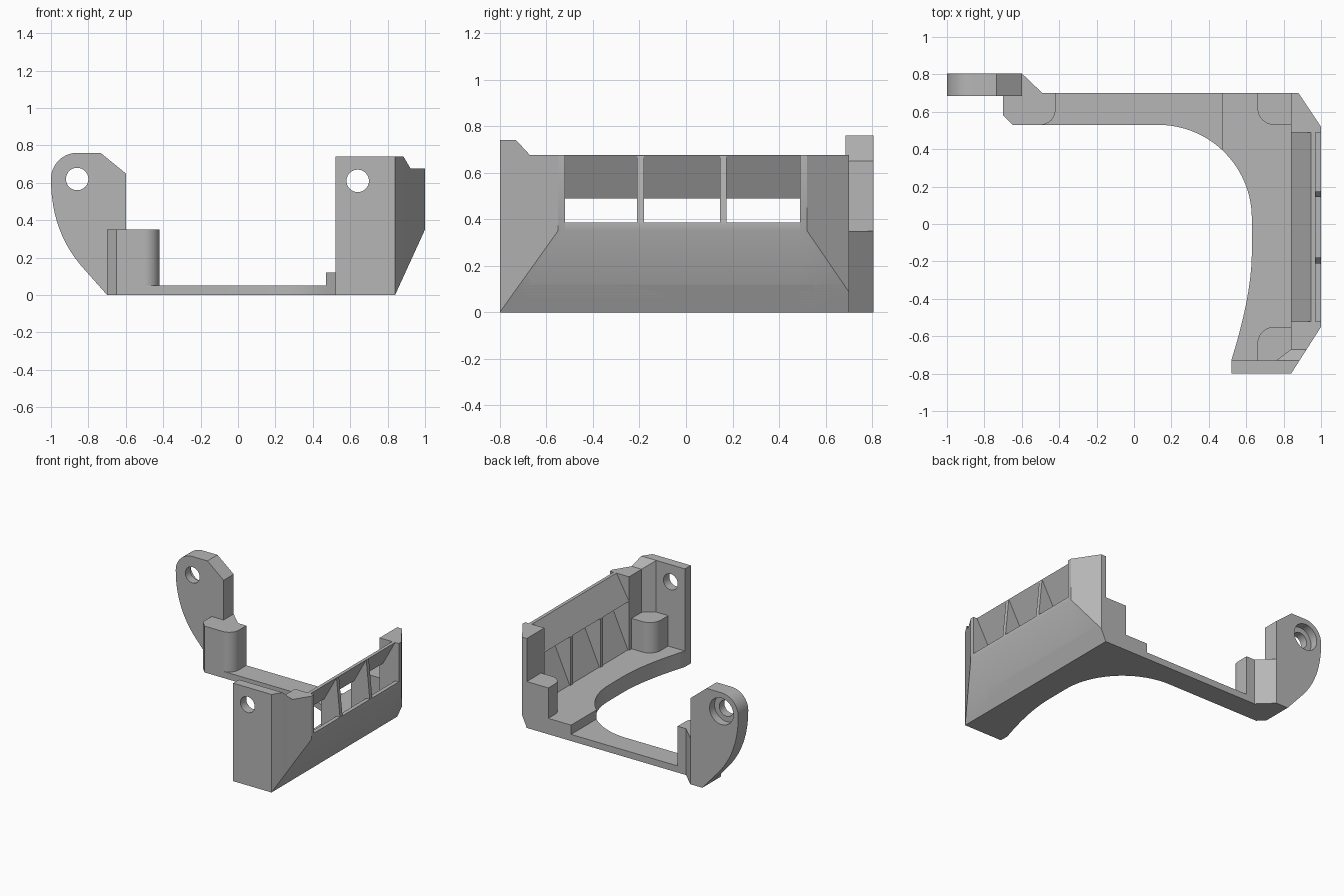
import bpy, bmesh
from math import cos, sin, radians
from mathutils import Vector

old = bpy.data.objects.get("Cube")
if old:
    bpy.data.objects.remove(old, do_unlink=True)

grey = bpy.data.materials.new("plain_grey")
grey.use_nodes = True
grey.diffuse_color = (0.47, 0.47, 0.47, 1)
grey.node_tree.nodes["Principled BSDF"].inputs["Base Color"].default_value = (0.47, 0.47, 0.47, 1)

# Plane of the sloping lower flank: point and outward normal
FLANK = (Vector((0.84, 0, 0)), Vector((0.35, 0, -0.16)))


def arc(cx, cy, r, a0, a1, n=14):
    steps = [radians(a0 + (a1 - a0) * i / n) for i in range(n + 1)]
    return [(cx + r * cos(a), cy + r * sin(a)) for a in steps]


def bezier(p, c, q, n=12):
    p, c, q = Vector(p), Vector(c), Vector(q)
    ts = [i / n for i in range(n + 1)]
    return [tuple(p * (1 - t) ** 2 + c * 2 * t * (1 - t) + q * t * t) for t in ts]


def prism(name, outline, lo, hi, axis="z", cuts=()):
    """Extrude an outline along z (xy points) or y (xz points), then trim by planes."""
    bm = bmesh.new()
    place = (lambda p, h: (p[0], p[1], h)) if axis == "z" else (lambda p, h: (p[0], h, p[1]))
    face = bm.faces.new([bm.verts.new(place(p, lo)) for p in outline])
    ext = bmesh.ops.extrude_face_region(bm, geom=[face])
    shift = Vector(place((0, 0), hi - lo))
    bmesh.ops.translate(bm, vec=shift, verts=[v for v in ext["geom"] if isinstance(v, bmesh.types.BMVert)])
    for point, normal in cuts:
        bmesh.ops.bisect_plane(bm, geom=bm.verts[:] + bm.edges[:] + bm.faces[:], dist=1e-5,
                               plane_co=point, plane_no=normal, clear_outer=True)
        bmesh.ops.holes_fill(bm, edges=[e for e in bm.edges if e.is_boundary], sides=0)
    bmesh.ops.recalc_face_normals(bm, faces=bm.faces[:])
    mesh = bpy.data.meshes.new(name)
    bm.to_mesh(mesh)
    bm.free()
    mesh.materials.append(grey)
    obj = bpy.data.objects.new(name, mesh)
    bpy.context.collection.objects.link(obj)
    return obj


def activate(obj):
    bpy.ops.object.select_all(action="DESELECT")
    obj.select_set(True)
    bpy.context.view_layer.objects.active = obj


def drill(obj, x, z, r, y0, y1):
    """Cut a round hole along y."""
    cutter = prism("hole_cutter", arc(x, z, r, 0, 360, 40)[:-1], y0, y1, "y")
    cutter.hide_render = True
    mod = obj.modifiers.new("hole", "BOOLEAN")
    mod.operation, mod.solver, mod.object = "DIFFERENCE", "EXACT", cutter
    activate(obj)
    bpy.ops.object.modifier_apply(modifier=mod.name)
    bpy.data.objects.remove(cutter, do_unlink=True)


parts = []

# Thin rear strip and thick side floor share one rounded inner edge
parts.append(prism("rear_strip", [(0.47, 0.7), (-0.7, 0.7), (-0.7, 0.58), (-0.65, 0.53)]
                   + arc(0.13, 0.03, 0.5, 90, 47.2), 0, 0.05))
parts.append(prism("side_floor", arc(0.13, 0.03, 0.5, 47.2, 0)
                   + bezier((0.63, -0.15), (0.63, -0.38), (0.52, -0.73))
                   + [(0.52, -0.8), (0.84, -0.8), (1, -0.55), (1, 0.52), (0.88, 0.7), (0.47, 0.7)],
                   0, 0.12, cuts=[FLANK]))

# Side wall: sloping lower panel, leaning louver and ribs across the opening
parts.append(prism("lower_side_panel", [(0.84, 0), (1, 0.35), (1, 0.385), (0.97, 0.385),
                                        (0.85, 0.12), (0.84, 0.12)], -0.52, 0.49, "y"))
parts.append(prism("louver", [(0.84, 0.49), (0.945, 0.675), (0.97, 0.675), (0.868, 0.49)],
                   -0.52, 0.49, "y"))
for i, y in enumerate((-0.195, 0.16)):
    parts.append(prism(f"window_rib_{i + 1}", [(0.842, 0.1), (0.842, 0.49), (0.945, 0.672), (0.97, 0.672),
                                               (0.999, 0.385), (0.98, 0.34)], y - 0.015, y + 0.015, "y"))

# Wall end pillars
parts.append(prism("front_pillar", [(0.84, -0.8), (1, -0.55), (1, -0.52), (0.84, -0.52)],
                   0, 0.675, cuts=[FLANK]))
parts.append(prism("rear_pillar", [(0.84, 0.7), (0.88, 0.7), (1, 0.52), (1, 0.49), (0.84, 0.49)],
                   0, 0.675, cuts=[FLANK]))

# Front mounting plate with its sloping brace
plate = prism("front_plate", [(0.52, -0.8), (0.84, -0.8), (0.885, -0.73), (0.52, -0.73)],
              0, 0.74, cuts=[FLANK])
drill(plate, 0.64, 0.61, 0.06, -0.9, -0.65)
parts.append(plate)
brace_top = (Vector((0, -0.73, 0.74)), Vector((0, 0.065, 0.06)))
parts.append(prism("plate_brace", [(0.76, -0.73), (0.885, -0.73), (0.923, -0.67), (0.84, -0.67)],
                   0.05, 0.74, cuts=[FLANK, brace_top]))

# Rounded corner blocks
parts.append(prism("front_corner_block", [(0.84, -0.73), (0.84, -0.55)]
                   + arc(0.75, -0.64, 0.09, 90, 180) + [(0.66, -0.73)], 0.05, 0.35))
parts.append(prism("rear_corner_block", [(0.84, 0.7), (0.66, 0.7)]
                   + arc(0.75, 0.62, 0.09, 180, 270) + [(0.84, 0.53)], 0.05, 0.35))
parts.append(prism("ear_block", [(-0.42, 0.7), (-0.7, 0.7), (-0.7, 0.58), (-0.65, 0.53)]
                   + arc(-0.5, 0.61, 0.08, 270, 360), 0, 0.35))

# Mounting ear with counterbored hole and foot wedge
ear = prism("mounting_ear", [(-0.6, 0), (-0.7, 0)] + bezier((-0.82, 0.135), (-1, 0.33), (-1, 0.62))
            + arc(-0.86, 0.62, 0.14, 180, 90)[1:] + [(-0.735, 0.76), (-0.6, 0.65)], 0.685, 0.805, "y")
drill(ear, -0.86, 0.62, 0.06, 0.6, 0.9)
drill(ear, -0.86, 0.62, 0.1, 0.745, 0.9)
parts.append(ear)
parts.append(prism("ear_wedge", [(-0.6, 0.805), (-0.49, 0.7), (-0.6, 0.69)], 0, 0.35))

for part in parts:
    activate(part)
    bpy.ops.object.shade_smooth_by_angle(angle=radians(25))
